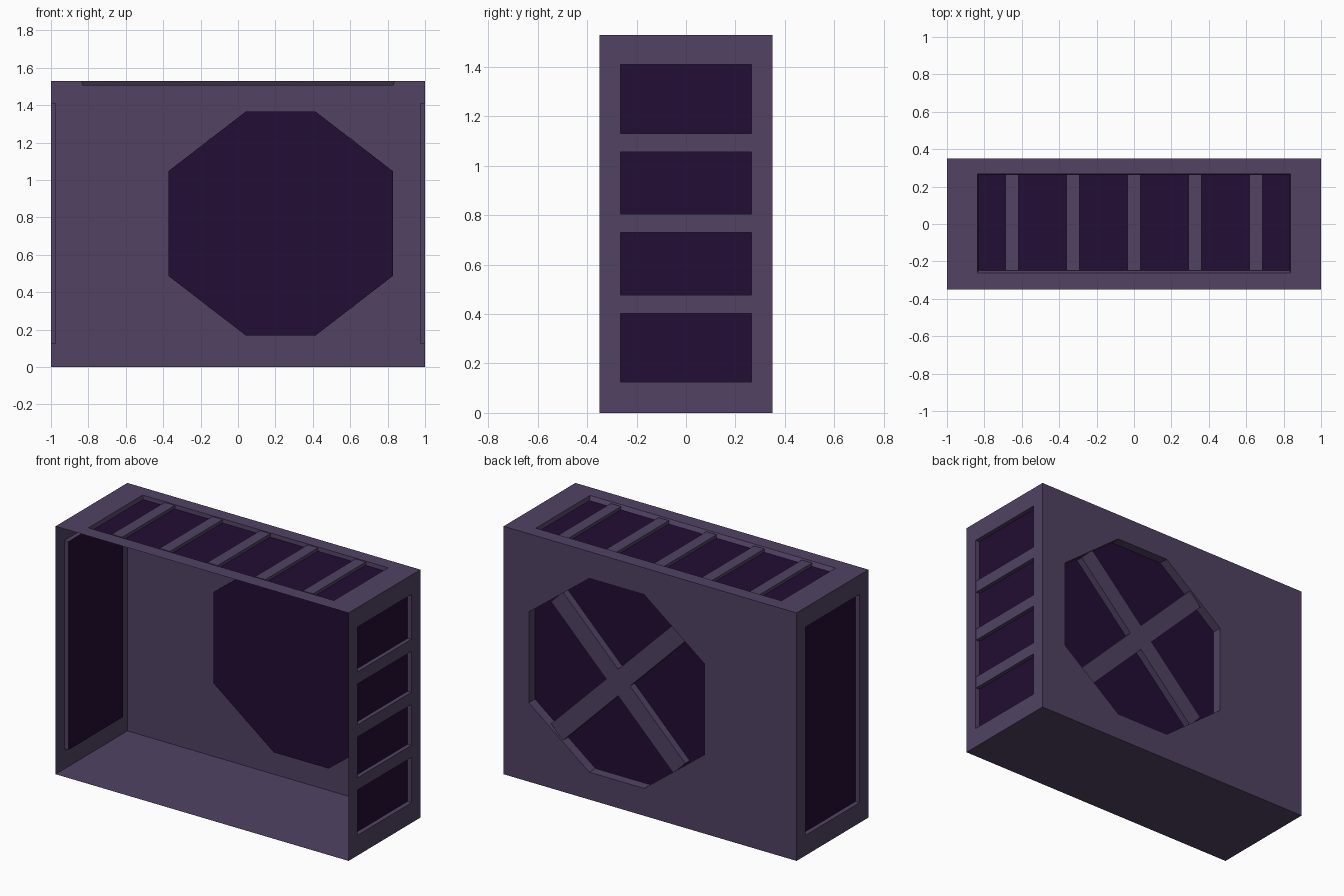
import bpy, bmesh, math
from mathutils import Vector, Matrix

if "Cube" in bpy.data.objects:
    bpy.data.objects.remove(bpy.data.objects["Cube"])

W, D, H = 1.0, 0.35, 1.53


def material(name, rgb):
    m = bpy.data.materials.new(name)
    m.diffuse_color = (*rgb, 1)
    m.use_nodes = True
    m.node_tree.nodes["Principled BSDF"].inputs["Base Color"].default_value = m.diffuse_color
    return m


PURPLE = material("dusty purple", (0.082, 0.055, 0.125))
DARK = material("deep violet", (0.016, 0.004, 0.033))


def finish(name, bm, mat):
    me = bpy.data.meshes.new(name)
    bm.to_mesh(me)
    bm.free()
    me.materials.append(mat)
    ob = bpy.data.objects.new(name, me)
    bpy.context.collection.objects.link(ob)


def face(name, pts, mat, normal):
    bm = bmesh.new()
    f = bm.faces.new([bm.verts.new(p) for p in pts])
    f.normal_update()
    if f.normal.dot(Vector(normal)) < 0:
        f.normal_flip()
    finish(name, bm, mat)


def framed_wall(name, outer, hole, inner, normal):
    """Thin wall with an opening, recess sides and a dark panel behind."""
    n = Vector(normal)
    bm = bmesh.new()
    loops = []
    for pts in (outer, hole):
        vs = [bm.verts.new(p) for p in pts]
        loops.append(vs)
        for i in range(len(vs)):
            bm.edges.new((vs[i - 1], vs[i]))
    bmesh.ops.triangle_fill(bm, edges=bm.edges[:], use_beauty=True, normal=n)
    for f in bm.faces:
        f.normal_update()
        if f.normal.dot(n) < 0:
            f.normal_flip()
    rim = loops[1]
    deep = [bm.verts.new(p) for p in inner]
    centre = sum((Vector(p) for p in hole), Vector()) / len(hole)
    for i in range(len(rim)):
        f = bm.faces.new((rim[i - 1], rim[i], deep[i], deep[i - 1]))
        f.normal_update()
        if f.normal.dot(centre - f.calc_center_median()) < 0:
            f.normal_flip()
    finish(name, bm, PURPLE)
    face(name + "_dark_panel", inner, DARK, normal)


def bar(name, centre, size, angle=0):
    bm = bmesh.new()
    bmesh.ops.create_cube(bm, size=1, matrix=Matrix.Translation(centre)
                          @ Matrix.Rotation(angle, 4, 'Y')
                          @ Matrix.Diagonal((*size, 1)))
    # remove the hidden side lying on the dark panel
    finish(name, bm, PURPLE)


def rect(a0, a1, b0, b1):
    return [(a0, b0), (a1, b0), (a1, b1), (a0, b1)]


# Side walls with rectangular openings
for s, name in ((1, "right_wall"), (-1, "left_wall")):
    hole = rect(-0.265, 0.265, 0.125, 1.41)
    framed_wall(name, [(s * W, y, z) for y, z in rect(-D, D, 0, H)],
                [(s * W, y, z) for y, z in hole],
                [(s * 0.972, y, z) for y, z in hole], (s, 0, 0))

# Horizontal slats on the right only
for i in range(3):
    bar("side_slat", (0.985, 0, 0.44 + 0.327 * i), (0.025, 0.53, 0.075))

# Top wall with five cross slats
framed_wall("top_wall", [(x, y, H) for x, y in rect(-W, W, -D, D)],
            [(x, y, H) for x, y in rect(-0.838, 0.838, -0.262, 0.267)],
            [(x, y, 1.505) for x, y in rect(-0.832, 0.832, -0.248, 0.265)],
            (0, 0, 1))
for i in range(-2, 3):
    bar("top_slat", (0.326 * i, 0.008, 1.516), (0.07, 0.514, 0.02))

# Back wall with an octagonal opening and crossed bars
CX, CZ = 0.228, 0.767
octagon = [(0.60, 0.28), (0.187, 0.598), (-0.187, 0.598), (-0.60, 0.28),
           (-0.60, -0.28), (-0.187, -0.598), (0.187, -0.598), (0.60, -0.28)]
framed_wall("back_wall", [(x, D, z) for x, z in rect(-W, W, 0, H)],
            [(CX + x, D, CZ + z) for x, z in octagon],
            [(CX + x, 0.29, CZ + z) for x, z in octagon], (0, 1, 0))
for i, a in enumerate((45, -45)):
    bar("back_cross_bar", (CX, 0.314, CZ), (1.18, 0.045, 0.115), math.radians(a))

# Floor; the front stays open
face("floor", [(x, y, 0) for x, y in rect(-W, W, -D, D)], PURPLE, (0, 0, -1))
